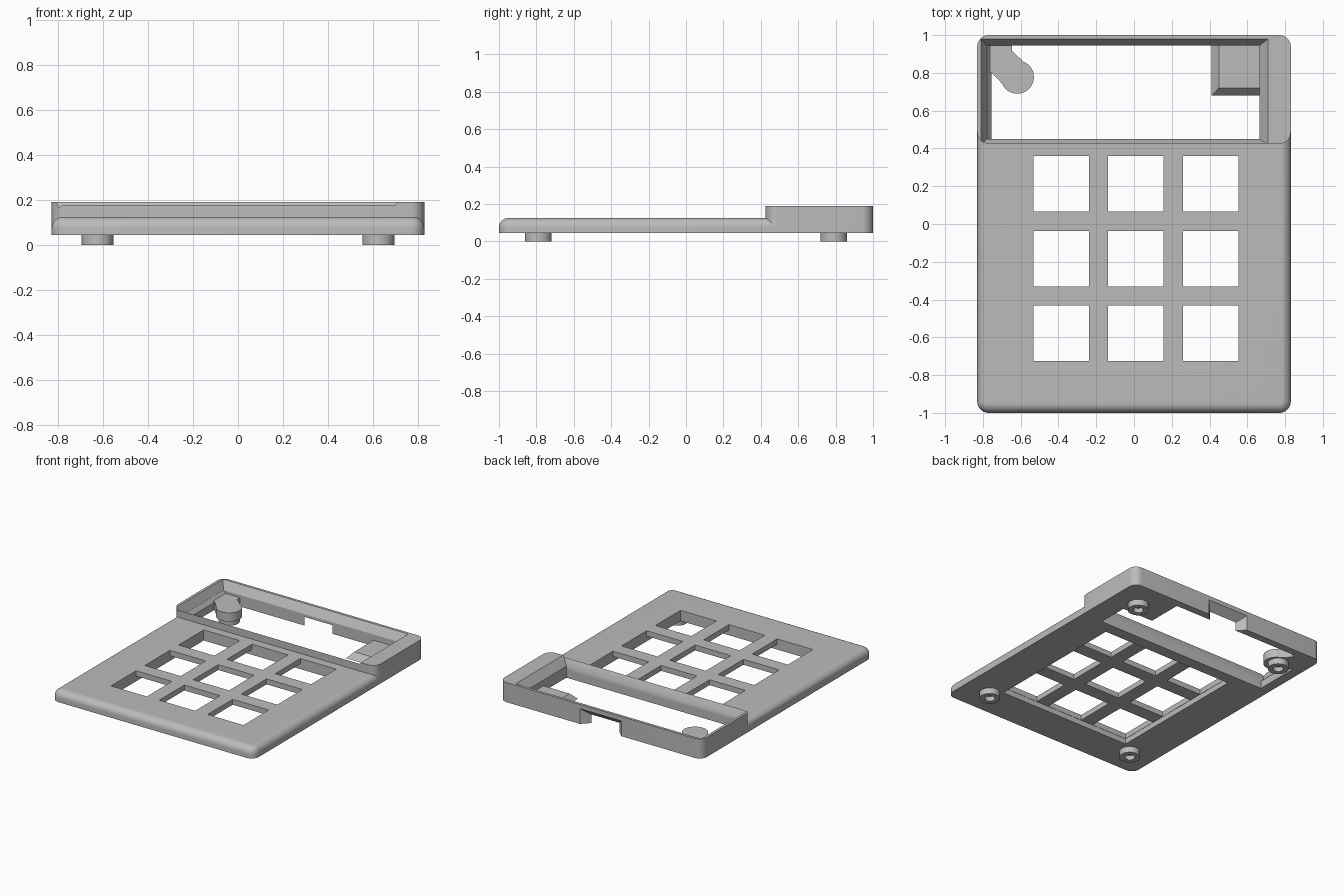
import bpy, bmesh
from math import sin, cos, pi

if "Cube" in bpy.data.objects:
    bpy.data.objects.remove(bpy.data.objects["Cube"])

gray = bpy.data.materials.new("plain gray")
gray.use_nodes = True
gray.diffuse_color = (0.5, 0.5, 0.5, 1)
gray.node_tree.nodes["Principled BSDF"].inputs["Base Color"].default_value = (0.5, 0.5, 0.5, 1)

BOTTOM, TOP, RIM = 0.045, 0.125, 0.19
WIDTH = 0.83


def rect(x0, x1, y0, y1, z):
    return [(x0, y0, z), (x1, y0, z), (x1, y1, z), (x0, y1, z)]


def round_rect(x0, x1, y0, y1, r, z, steps=8):
    pts = []
    corners = [(x1 - r, y1 - r), (x0 + r, y1 - r), (x0 + r, y0 + r), (x1 - r, y0 + r)]
    for q, (cx, cy) in enumerate(corners):
        for i in range(steps + 1):
            a = (q + i / steps) * pi / 2
            pts.append((cx + r * cos(a), cy + r * sin(a), z))
    return pts


def circle(cx, cy, r, z, n=40):
    return [(cx + r * cos(2 * pi * i / n), cy + r * sin(2 * pi * i / n), z) for i in range(n)]


def loft(name, rings):
    """Closed solid through matching rings of points."""
    bm = bmesh.new()
    loops = [[bm.verts.new(p) for p in ring] for ring in rings]
    n = len(loops[0])
    for a, b in zip(loops, loops[1:]):
        for i in range(n):
            j = (i + 1) % n
            bm.faces.new((a[i], a[j], b[j], b[i]))
    bm.faces.new(loops[0][::-1])
    bm.faces.new(loops[-1])
    bmesh.ops.recalc_face_normals(bm, faces=bm.faces)
    mesh = bpy.data.meshes.new(name)
    bm.to_mesh(mesh)
    bm.free()
    mesh.materials.append(gray)
    ob = bpy.data.objects.new(name, mesh)
    bpy.context.collection.objects.link(ob)
    return ob


def select(ob):
    bpy.ops.object.select_all(action='DESELECT')
    ob.select_set(True)
    bpy.context.view_layer.objects.active = ob


def combine(ob, tool, operation):
    mod = ob.modifiers.new(operation.lower(), 'BOOLEAN')
    mod.operation, mod.solver, mod.object = operation, 'EXACT', tool
    select(ob)
    bpy.ops.object.modifier_apply(modifier=mod.name)
    bpy.data.objects.remove(tool)


def cut(ob, *rings):
    combine(ob, loft("cutter", rings), 'DIFFERENCE')


# Key plate with rounded top edges
R = 0.05
layers = [round_rect(-WIDTH, WIDTH, -1, 1, 0.06, BOTTOM)]
for i in range(9):
    a = i / 8 * pi / 2
    d = R * (1 - cos(a))
    layers.append(round_rect(-WIDTH + d, WIDTH - d, -1 + d, 1 - d, 0.06 - d,
                             TOP - R + R * sin(a)))
body = loft("case_body", layers)

# Raised display housing at the back
housing = loft("housing", [round_rect(-WIDTH, WIDTH, 0.425, 1, 0.06, z) for z in (BOTTOM, RIM)])
combine(body, housing, 'UNION')

# Sloped bezel, lower left chamfer and open shaft through the floor
cut(body, rect(-0.78, 0.665, 0.45, 0.945, 0.13),
    rect(-0.81, 0.71, 0.419, 0.98, RIM),
    rect(-0.811, 0.711, 0.418, 0.981, RIM + 0.02))
cut(body, rect(-0.755, 0.665, 0.45, 0.945, 0), rect(-0.755, 0.665, 0.45, 0.945, 0.1),
    rect(-0.78, 0.665, 0.45, 0.945, 0.131))

# Key pocket underneath and the nine key openings
KEY, PITCH, CX, CY = 0.147, 0.396, 0.01, -0.183
span = PITCH + KEY + 0.002
cut(body, *[rect(CX - span, CX + span, CY - span, CY + span, z) for z in (0, 0.085)])
for col in (-1, 0, 1):
    for row in (-1, 0, 1):
        x, y = CX + col * PITCH, CY + row * PITCH
        cut(body, *[rect(x - KEY, x + KEY, y - KEY, y + KEY, z) for z in (0.06, 0.2)])


# Flared cable notch in the back wall
def notch(half, y, top):
    return [(-half, y, 0), (half, y, 0), (half, y, top), (-half, y, top)]


cut(body, notch(0.105, 0.935, 0.1), notch(0.18, 1.01, 0.167))

# Corner block with sloped front and inner side
block = loft("corner_block", [rect(0.41, 0.70, 0.68, 0.97, BOTTOM),
                              rect(0.45, 0.70, 0.72, 0.97, 0.088)])

# Screw boss joined to the opposite corner by a web
BOSS_TOP = 0.11
boss = loft("screw_boss", [circle(-0.618, 0.778, 0.088, z) for z in (BOTTOM, BOSS_TOP)])
outline = [(-0.77, 0.80), (-0.755, 0.80), (-0.69, 0.735), (-0.575, 0.85),
           (-0.645, 0.915), (-0.645, 0.96), (-0.77, 0.96)]
web = loft("boss_web", [[(x, y, z) for x, y in outline] for z in (BOTTOM, BOSS_TOP)])
combine(boss, web, 'UNION')

# Four round feet with screw recesses
feet = []
for side, sx in (("right", -1), ("left", 1)):
    for end, sy in (("front", -1), ("back", 1)):
        c = (sx * 0.625, sy * 0.79)
        feet.append(loft(f"{end}_{side}_foot", [
            circle(*c, 0.071, BOTTOM + 0.003), circle(*c, 0.071, 0),
            circle(*c, 0.035, 0), circle(*c, 0.035, 0.035)]))

for ob in [body, block, boss] + feet:
    select(ob)
    bpy.ops.object.shade_smooth_by_angle(angle=pi / 6)
